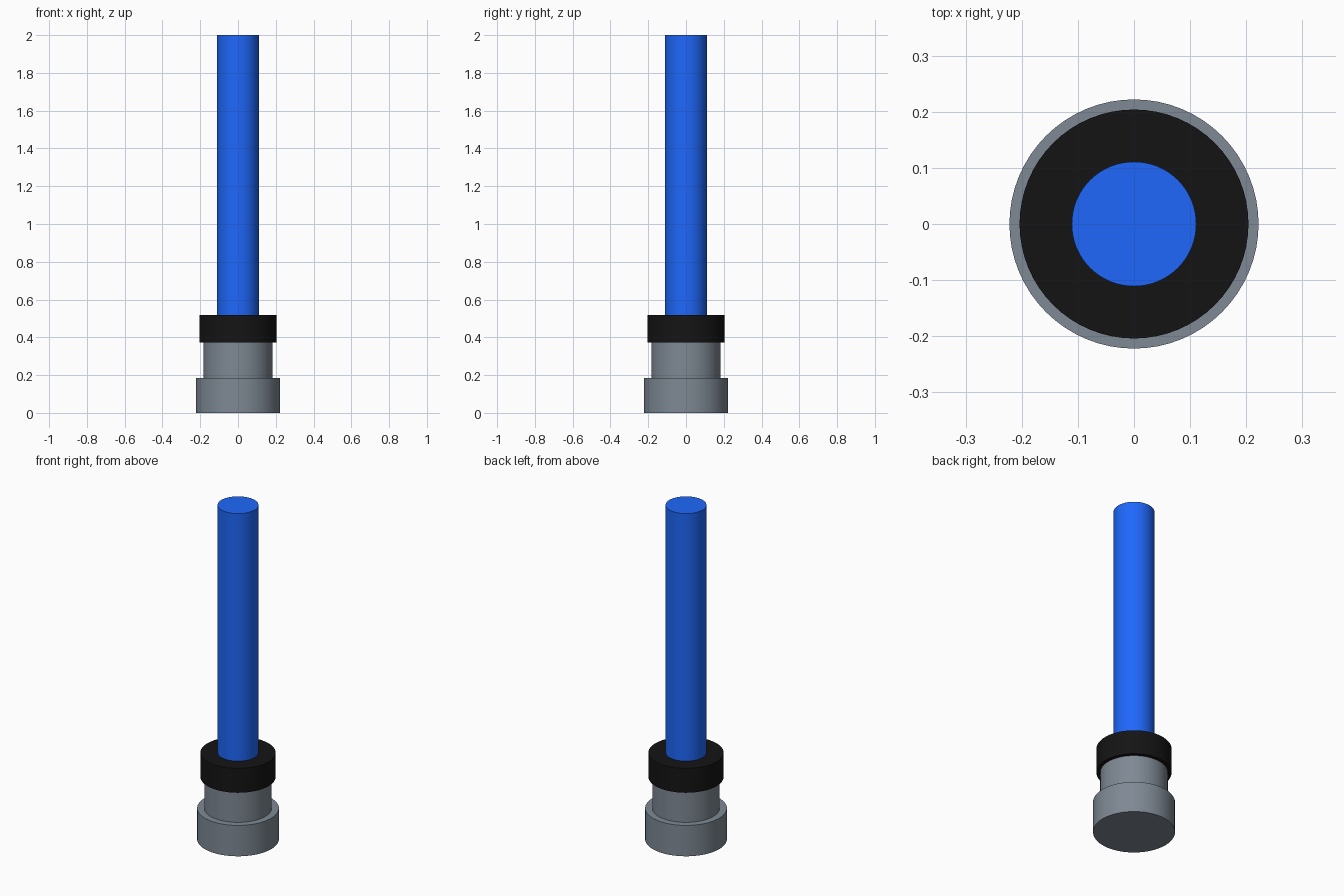
import bpy
import math

if "Cube" in bpy.data.objects:
    bpy.data.objects.remove(bpy.data.objects["Cube"])


def make_material(name, color):
    mat = bpy.data.materials.new(name)
    mat.diffuse_color = (*color, 1.0)
    mat.use_nodes = True
    mat.node_tree.nodes["Principled BSDF"].inputs["Base Color"].default_value = mat.diffuse_color
    return mat


def cylinder(name, radius, z0, z1, mat):
    bpy.ops.mesh.primitive_cylinder_add(
        vertices=64, radius=radius, depth=z1 - z0, location=(0, 0, (z0 + z1) / 2))
    obj = bpy.context.object
    obj.name = name
    obj.data.materials.append(mat)
    bpy.ops.object.shade_smooth_by_angle(angle=math.radians(30))
    return obj


blue = make_material("blue", (0.013, 0.137, 0.96))
black = make_material("black", (0.007, 0.007, 0.007))
steel = make_material("steel_grey", (0.21, 0.25, 0.295))

# Steel handle: wide pommel and narrower grip
cylinder("pommel", 0.222, 0.0, 0.185, steel)
cylinder("grip", 0.183, 0.185, 0.372, steel)

# Black collar holding the blade
cylinder("collar", 0.204, 0.372, 0.518, black)

# Long blue blade
cylinder("blade", 0.111, 0.518, 2.0, blue)
